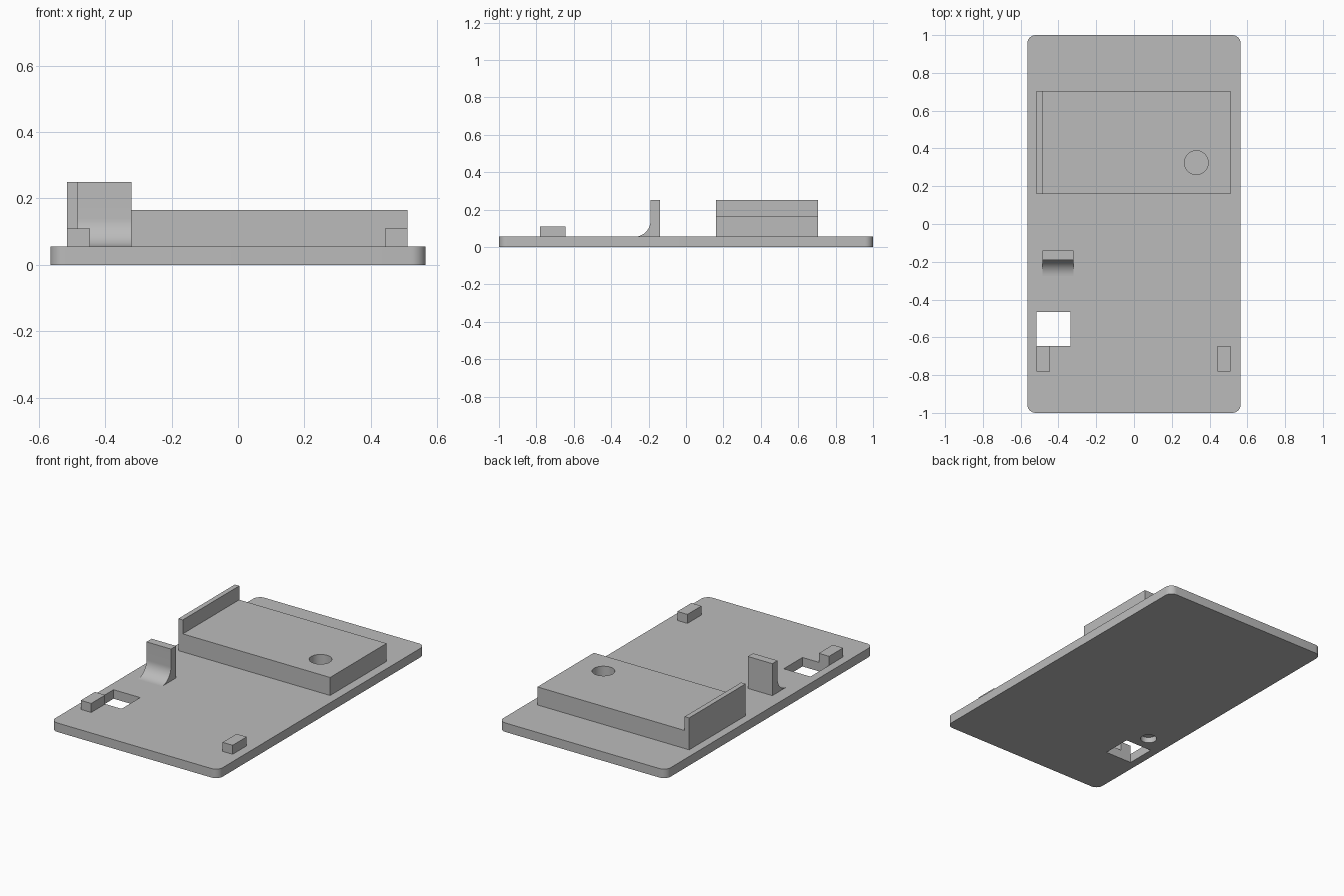
import bpy, bmesh, math
from mathutils import Matrix, Vector

if "Cube" in bpy.data.objects:
    bpy.data.objects.remove(bpy.data.objects["Cube"], do_unlink=True)

grey = bpy.data.materials.new("plain_grey")
grey.use_nodes = True
grey.diffuse_color = (0.5, 0.5, 0.5, 1)
grey.node_tree.nodes["Principled BSDF"].inputs["Base Color"].default_value = (0.5, 0.5, 0.5, 1)

BASE = 0.055   # top of the plate
TALL = 0.25    # top of the post and the rail


def finish(bm, name):
    bmesh.ops.recalc_face_normals(bm, faces=bm.faces)
    mesh = bpy.data.meshes.new(name)
    bm.to_mesh(mesh)
    bm.free()
    mesh.materials.append(grey)
    ob = bpy.data.objects.new(name, mesh)
    bpy.context.collection.objects.link(ob)
    return ob


def prism(name, points, direction):
    """Extrude a closed outline of 3D points along a direction."""
    bm = bmesh.new()
    face = bm.faces.new([bm.verts.new(p) for p in points])
    ext = bmesh.ops.extrude_face_region(bm, geom=[face])
    verts = [v for v in ext["geom"] if isinstance(v, bmesh.types.BMVert)]
    bmesh.ops.translate(bm, verts=verts, vec=Vector(direction))
    return finish(bm, name)


def box(name, x, y, z):
    corners = [(x[0], y[0], z[0]), (x[1], y[0], z[0]), (x[1], y[1], z[0]), (x[0], y[1], z[0])]
    return prism(name, corners, (0, 0, z[1] - z[0]))


def cylinder(name, x, y, radius, z):
    bm = bmesh.new()
    place = Matrix.Translation((x, y, (z[0] + z[1]) / 2))
    bmesh.ops.create_cone(bm, cap_ends=True, segments=48, radius1=radius, radius2=radius,
                          depth=z[1] - z[0], matrix=place)
    return finish(bm, name)


def cut(ob, cutter):
    cutter.hide_render = True
    cutter.hide_viewport = True
    mod = ob.modifiers.new("cut", "BOOLEAN")
    mod.operation = "DIFFERENCE"
    mod.solver = "EXACT"
    mod.object = cutter
    # bake the cut and drop the helper
    graph = bpy.context.evaluated_depsgraph_get()
    mesh = bpy.data.meshes.new_from_object(ob.evaluated_get(graph))
    ob.modifiers.clear()
    ob.data = mesh
    bpy.data.objects.remove(cutter, do_unlink=True)


def smooth(ob):
    bpy.ops.object.select_all(action="DESELECT")
    ob.select_set(True)
    bpy.context.view_layer.objects.active = ob
    bpy.ops.object.shade_smooth_by_angle(angle=math.radians(30))


def arc(cx, cy, radius, start, end, steps):
    angles = [math.radians(start + (end - start) * i / steps) for i in range(steps + 1)]
    return [(cx + radius * math.cos(a), cy + radius * math.sin(a)) for a in angles]


# base plate with rounded corners
R = 0.045
outline = []
for i, (sx, sy) in enumerate([(1, 1), (-1, 1), (-1, -1), (1, -1)]):
    outline += arc(sx * (0.565 - R), sy * (1 - R), R, 90 * i, 90 * i + 90, 8)
plate = prism("base_plate", [(x, y, 0) for x, y in outline], (0, 0, BASE))

# square opening, and round pocket in the underside
cut(plate, box("opening_cutter", (-0.515, -0.335), (-0.645, -0.465), (-0.1, 0.2)))
cut(plate, cylinder("pocket_cutter", -0.42, -0.37, 0.046, (-0.1, 0.035)))
smooth(plate)

# raised block with a side rail, drawn as one end profile
profile = [(-0.515, BASE), (0.51, BASE), (0.51, 0.165), (-0.485, 0.165),
           (-0.485, TALL), (-0.515, TALL)]
block = prism("raised_block", [(x, 0.16, z) for x, z in profile], (0, 0.545, 0))
cut(block, cylinder("block_hole_cutter", 0.33, 0.325, 0.063, (BASE + 0.001, 0.3)))
smooth(block)

# upright post with a curved foot at the front
F = 0.085
side = [(-0.14, BASE), (-0.14, TALL), (-0.19, TALL)]
side += arc(-0.19 - F, BASE + F, F, 0, -90, 16)
post = prism("upright_post", [(-0.485, y, z) for y, z in side], (0.165, 0, 0))
smooth(post)

# small locating lugs near the front
for name, x in (("right_lug", (-0.515, -0.445)), ("left_lug", (0.442, 0.51))):
    box(name, x, (-0.78, -0.645), (BASE, 0.11))
